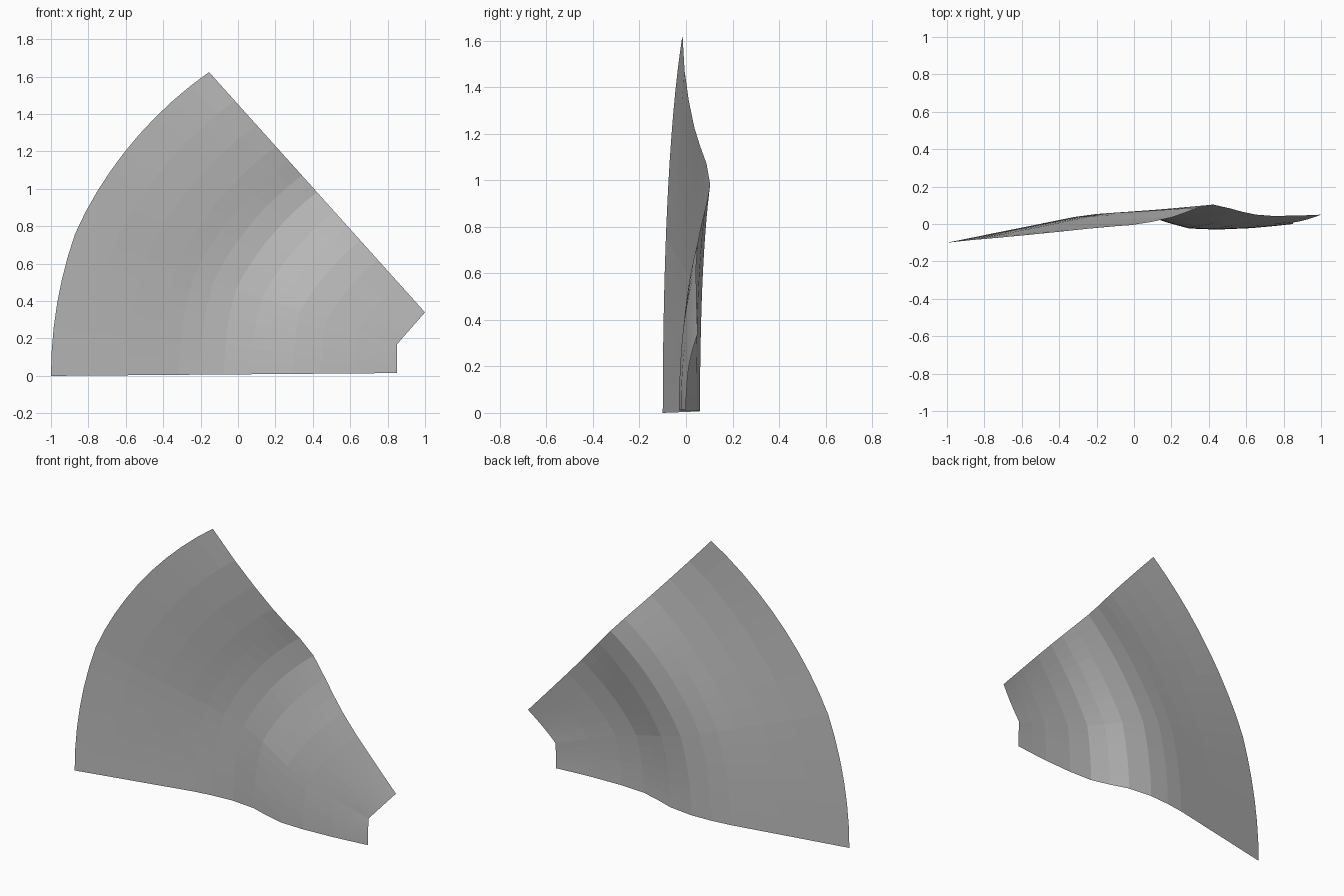
import bpy, bmesh, math

if "Cube" in bpy.data.objects:
    bpy.data.objects.remove(bpy.data.objects["Cube"])

# Rings of the fan: (fraction along radius, depth at lower edge, depth at upper edge)
RINGS = [(0, 0, .05), (.06, -.012, .047), (.12, -.022, .045), (.22, -.03, .043),
         (.30, -.024, .05), (.36, .006, .064), (.42, .043, .083), (.50, .06, .104),
         (.57, .053, .088), (.63, .038, .060), (.69, .016, .036), (.78, -.018, .012),
         (.88, -.055, -.006), (1, -.10, -.015)]
CX = 1.305                    # fan centre on x
SWEEP = math.radians(48.05)   # fan opening angle
STEPS = 15


def inner_radius(a):
    # two straight cuts form the notched inner end
    return min(.455 / math.cos(a), .1059 / (.18 * math.cos(a) + .15 * math.sin(a)))


def outer_radius(f):
    # rounded rim, slightly shorter towards the upper edge
    return 2.305 - .121 * max(0, (f - .40) / .60) ** 1.1


# Wavy fan-shaped sheet
bm = bmesh.new()
grid = []
for i in range(STEPS + 1):
    f = i / STEPS
    a = f * SWEEP
    r0, r1 = inner_radius(a), outer_radius(f)
    row = []
    for t, low, high in RINGS:
        r = r0 + (r1 - r0) * t
        y = low + (high - low) * f * f
        z = r * math.sin(a) + .015 * (1 - t) * (1 - f)
        row.append(bm.verts.new((CX - r * math.cos(a), y, z)))
    grid.append(row)
for p, q in zip(grid, grid[1:]):
    for j in range(len(RINGS) - 1):
        bm.faces.new((p[j], q[j], q[j + 1], p[j + 1]))
bm.normal_update()
if sum(f.normal.y for f in bm.faces) > 0:      # front faces -y
    bmesh.ops.reverse_faces(bm, faces=bm.faces[:])
mesh = bpy.data.meshes.new("fan_sheet")
bm.to_mesh(mesh)
bm.free()

grey = bpy.data.materials.new("plain grey")
grey.diffuse_color = (.5, .5, .5, 1)
grey.use_nodes = True
grey.node_tree.nodes["Principled BSDF"].inputs["Base Color"].default_value = grey.diffuse_color
mesh.materials.append(grey)
sheet = bpy.data.objects.new("fan_sheet", mesh)
bpy.context.collection.objects.link(sheet)
